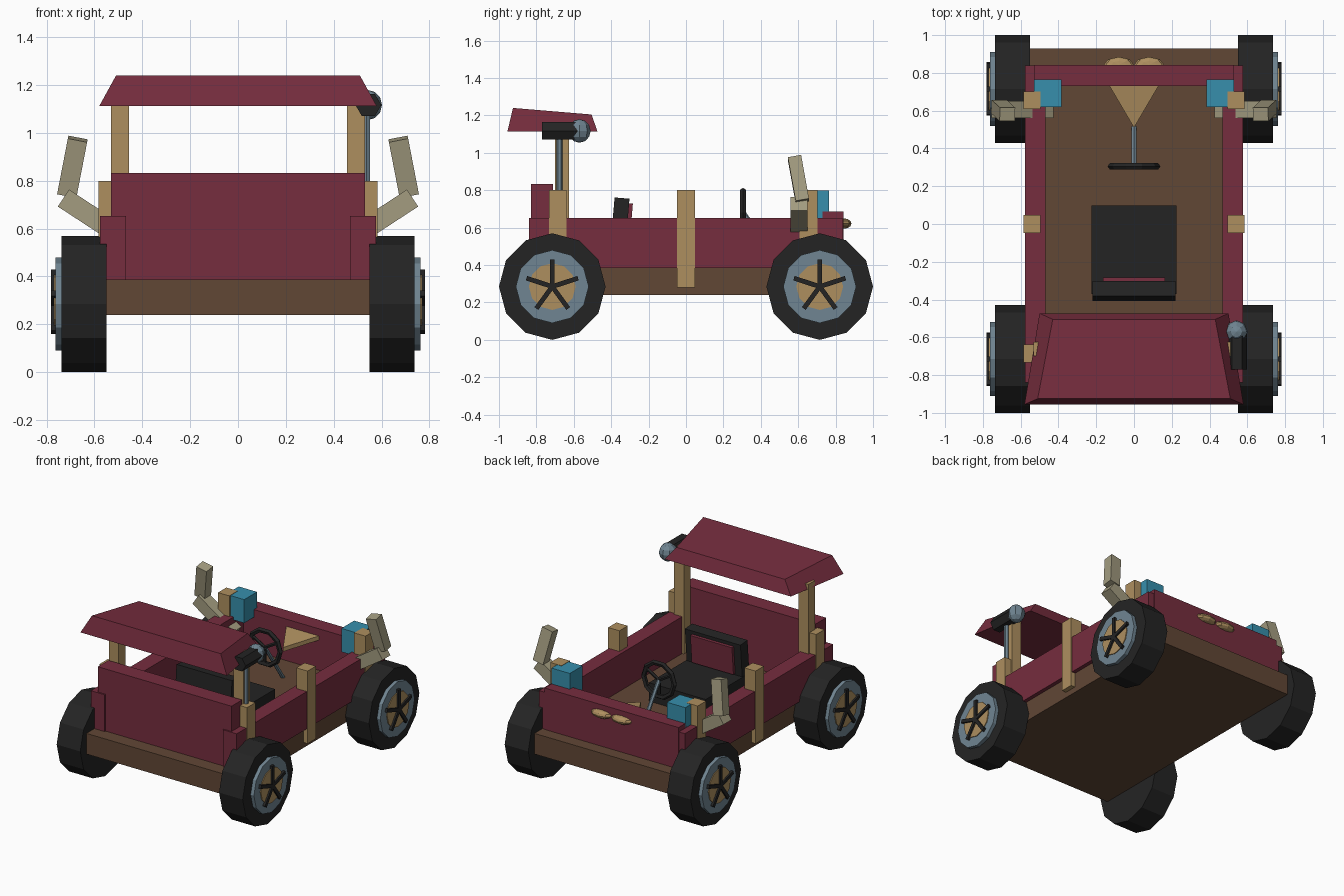
import bpy, bmesh, math
from mathutils import Vector, Matrix

if "Cube" in bpy.data.objects:
    bpy.data.objects.remove(bpy.data.objects["Cube"])


def mat(name, r, g, b):
    lin = lambda c: ((c / 255 + 0.055) / 1.055) ** 2.4
    m = bpy.data.materials.new(name)
    m.diffuse_color = (lin(r), lin(g), lin(b), 1)
    m.use_nodes = True
    m.node_tree.nodes["Principled BSDF"].inputs["Base Color"].default_value = m.diffuse_color
    return m


RED = mat("maroon paint", 118, 45, 62)
BROWN = mat("brown wood", 97, 71, 53)
TAN = mat("tan wood", 174, 143, 95)
BLACK = mat("black rubber", 36, 36, 36)
STEEL = mat("blue grey metal", 112, 133, 146)
BLUE = mat("blue lamp", 55, 143, 172)
BONE = mat("bone beige", 163, 156, 128)


def finish(bm, name, m):
    bmesh.ops.recalc_face_normals(bm, faces=bm.faces)
    me = bpy.data.meshes.new(name)
    bm.to_mesh(me)
    bm.free()
    me.materials.append(m)
    ob = bpy.data.objects.new(name, me)
    bpy.context.collection.objects.link(ob)
    return ob


def box(name, m, x, y, z):
    """Box from (min, max) ranges."""
    bm = bmesh.new()
    bmesh.ops.create_cube(bm, size=1)
    for v in bm.verts:
        v.co = [r[0] if c < 0 else r[1] for c, r in zip(v.co, (x, y, z))]
    return finish(bm, name, m)


def sides(s, a, b):
    return tuple(sorted((s * a, s * b)))


def rod(name, m, a, b, r, n, roll=0.0):
    """Cylinder with n sides from a to b."""
    a, b = Vector(a), Vector(b)
    bm = bmesh.new()
    rot = (b - a).to_track_quat('Z', 'Y').to_matrix().to_4x4()
    bmesh.ops.create_cone(bm, cap_ends=True, segments=n, radius1=r, radius2=r,
                          depth=(b - a).length,
                          matrix=Matrix.Translation((a + b) / 2) @ rot @ Matrix.Rotation(roll, 4, 'Z'))
    return finish(bm, name, m)


def beam(name, m, a, b, wx, wy):
    """Rectangular bar from a to b, wy measured along world y."""
    a, b = Vector(a), Vector(b)
    d = (b - a).normalized()
    side = d.cross(Vector((0, 1, 0))).normalized()
    up = side.cross(d)
    bm = bmesh.new()
    bmesh.ops.create_cube(bm, size=1)
    for v in bm.verts:
        c = v.co.copy()
        v.co = (a + b) / 2 + side * c.x * wx + up * c.y * wy + (b - a) * c.z
    return finish(bm, name, m)


def ball(name, m, centre, scale, u=8, v=6):
    bm = bmesh.new()
    bmesh.ops.create_uvsphere(bm, u_segments=u, v_segments=v, radius=1,
                              matrix=Matrix.Translation(centre) @ Matrix.Diagonal((*scale, 1)))
    return finish(bm, name, m)


# chassis and body walls
box("chassis", BROWN, (-.55, .55), (-.93, .93), (.24, .388))
box("front_panel", RED, (-.53, .53), (-.83, -.71), (.385, .833))
box("rear_wall", RED, (-.53, .53), (.73, .842), (.385, .685))

# parts repeated on both sides
for s, tag in ((1, "right"), (-1, "left")):
    box("side_wall_" + tag, RED, sides(s, .468, .578), (-.84, .838), (.385, .652))
    for i, y in enumerate((-.685, 0, .655)):
        box(f"side_post_{i}_{tag}", TAN, sides(s, .495, .584), (y - .047, y + .047), (.28, .80))
    box("roof_post_" + tag, TAN, sides(s, .455, .532), (-.70, -.625), (.385, 1.15))
    box("lamp_" + tag, BLUE, sides(s, .385, .53), (.62, .765), (.63, .798))
    # bent arms
    beam("lower_arm_" + tag, BONE, (s * .45, .605, .545), (s * .73, .605, .728), .085, .09)
    beam("upper_arm_" + tag, BONE, (s * .715, .622, .742), (s * .67, .58, .975), .082, .072)
    # wheels
    for y, end in ((-.715, "front"), (.715, "rear")):
        n = f"{end}_{tag}"
        at = lambda x: (s * x, y, .285)
        rod("tyre_" + n, BLACK, at(.55), at(.737), .285, 12)
        rod("rim_" + n, STEEL, at(.72), at(.763), .195, 12)
        rod("hub_disc_" + n, TAN, at(.72), at(.769), .125, 12)
        for k in range(5):
            t = math.tau * k / 5
            tip = (s * .7715, y + .145 * math.sin(t), .285 + .145 * math.cos(t))
            d = Vector((0, math.cos(t), -math.sin(t))) * .0125
            bm = bmesh.new()
            a, b = Vector(at(.7715)), Vector(tip)
            vs = [[bm.verts.new(p + Vector((e, 0, 0))) for p in (a - d, a + d, b + d, b - d)]
                  for e in (-.0095, .0095)]
            bm.faces.new(vs[0])
            bm.faces.new(vs[1])
            for q in range(4):
                r = (q + 1) % 4
                bm.faces.new((vs[0][q], vs[0][r], vs[1][r], vs[1][q]))
            finish(bm, f"spoke_{k}_{n}", BLACK)
    # rear ornament halves
    ball("rear_ornament_" + tag, TAN, (s * .08, .842, .622), (.08, .043, .028))

# roof: tapered slab
bm = bmesh.new()
low = [(-.58, -.955, 1.113), (.58, -.955, 1.113), (.50, -.473, 1.113), (-.50, -.473, 1.113)]
top = [(-.51, -.925, 1.24), (.51, -.925, 1.24), (.43, -.505, 1.205), (-.43, -.505, 1.205)]
lo = [bm.verts.new(p) for p in low]
hi = [bm.verts.new(p) for p in top]
bm.faces.new(lo)
bm.faces.new(hi)
for i in range(4):
    j = (i + 1) % 4
    bm.faces.new((lo[i], lo[j], hi[j], hi[i]))
finish(bm, "roof", RED)

# spotlight on a pole
rod("spotlight_pole", STEEL, (.538, -.676, .64), (.538, -.676, 1.09), .016, 6)
rod("spotlight_body", BLACK, (.545, -.77, 1.117), (.545, -.58, 1.117), .054, 6, math.pi / 6)
ball("spotlight_bulb", STEEL, (.542, -.57, 1.117), (.06, .06, .063))

# seat with forward leaning back
box("seat_cushion", BLACK, (-.225, .225), (-.37, .098), (.385, .52))
beam("seat_back", BLACK, (0, -.368, .45), (0, -.342, .758), .44, .08)
beam("seat_back_pad", RED, (0, -.316, .53), (0, -.299, .73), .33, .03)

# steering wheel and column
bpy.ops.mesh.primitive_torus_add(major_segments=10, minor_segments=5, major_radius=.122,
                                 minor_radius=.018, location=(0, .305, .68),
                                 rotation=(math.pi / 2, 0, 0))
ring = bpy.context.object
ring.name = "steering_ring"
ring.data.materials.append(BLACK)
for k in range(3):
    t = math.tau * k / 3 - math.pi / 2
    rod(f"steering_spoke_{k}", BLACK, (0, .305, .68),
        (.12 * math.cos(t), .305, .68 + .12 * math.sin(t)), .012, 5)
rod("steering_column", STEEL, (0, .305, .68), (0, .51, .385), .014, 6)

# triangular dash plate behind the rear wall
bm = bmesh.new()
tri = [bm.verts.new(p) for p in ((-.135, .74, .635), (.135, .74, .635), (0, .51, .60))]
f = bm.faces.new(tri)
ext = bmesh.ops.extrude_face_region(bm, geom=[f])
for v in ext["geom"]:
    if isinstance(v, bmesh.types.BMVert):
        v.co.z -= .03
finish(bm, "triangle_plate", TAN)
